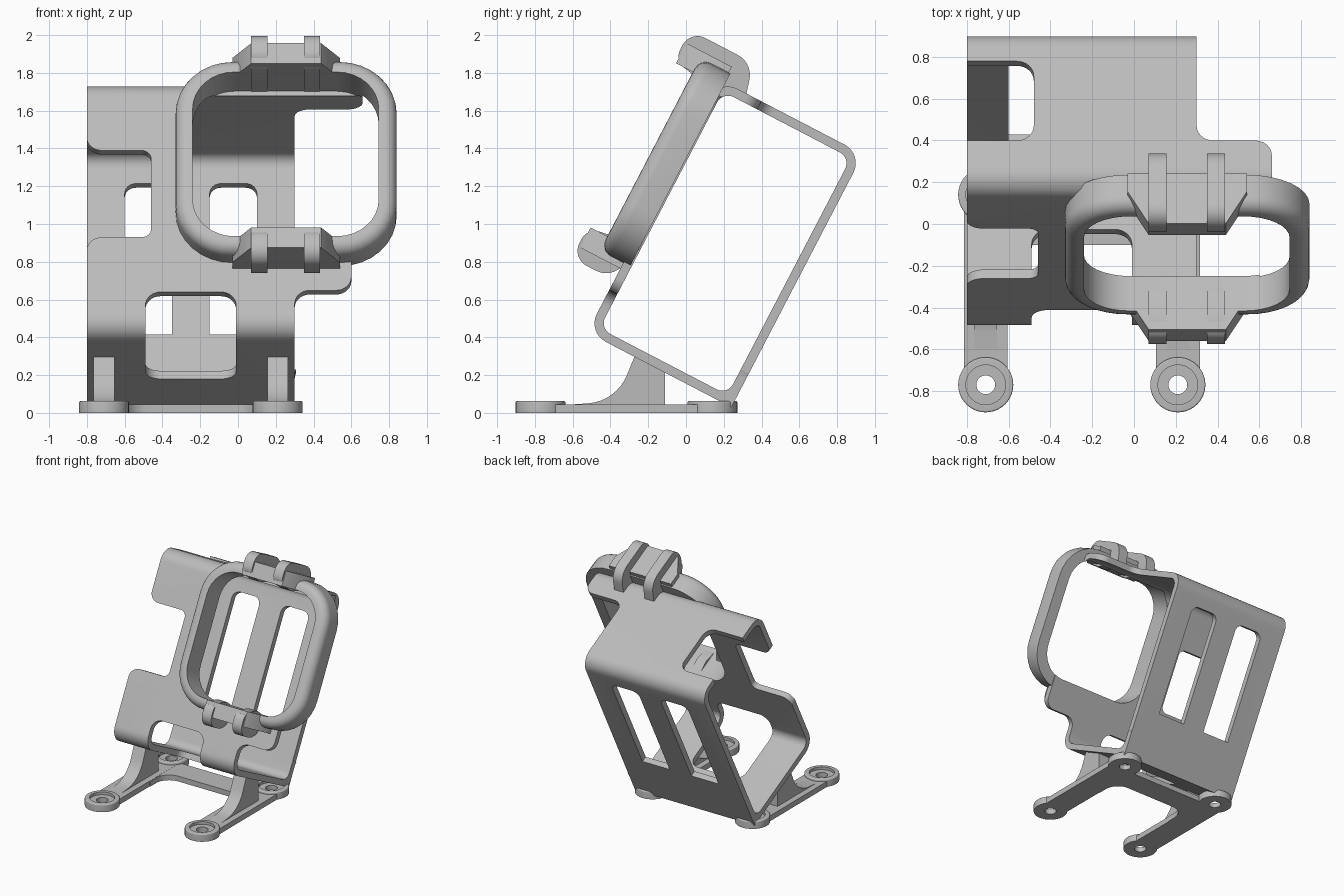
import bpy, bmesh, math
from mathutils import Vector

if "Cube" in bpy.data.objects:
    bpy.data.objects.remove(bpy.data.objects["Cube"])

grey = bpy.data.materials.new("light_grey")
grey.use_nodes = True
COLOR = (0.5, 0.5, 0.5, 1)
grey.diffuse_color = COLOR
grey.node_tree.nodes["Principled BSDF"].inputs["Base Color"].default_value = COLOR

# Tilted frame: x sideways, s forward, t up along the leaning cradle
TILT = math.radians(27.5)
C, S = math.cos(TILT), math.sin(TILT)


def tilted(x, s, t):
    return Vector((x, 0.24 - C * s + S * t, 0.03 + S * s + C * t))


# Each plane maps (a, b, depth) to a world point
PLANES = {
    "side": lambda a, b, d: tilted(d, a, b),
    "front": lambda a, b, d: tilted(a, d, b),
    "top": lambda a, b, d: tilted(a, b, d),
    "floor": lambda a, b, d: Vector((a, b, d)),
    "upright": lambda a, b, d: Vector((d, a, b)),
}


def fillet(points, steps=8):
    """Round each corner (a, b, radius) of an outline; a missing radius stays sharp."""
    out = []
    for i, p in enumerate(points):
        here = Vector(p[:2])
        r = p[2] if len(p) > 2 else 0
        if not r:
            out.append(here)
            continue
        u = (Vector(points[i - 1][:2]) - here).normalized()
        v = (Vector(points[(i + 1) % len(points)][:2]) - here).normalized()
        half = u.angle(v) / 2
        reach = r / math.tan(half)
        centre = here + (u + v).normalized() * (r / math.sin(half))
        a, b = here + u * reach - centre, here + v * reach - centre
        turn = a.angle(b)
        for k in range(steps + 1):
            f = k / steps
            w = (a * math.sin((1 - f) * turn) + b * math.sin(f * turn)) / math.sin(turn)
            out.append(centre + w)
    return out


def rect(a0, b0, a1, b1, r=0):
    return [(a0, b0, r), (a1, b0, r), (a1, b1, r), (a0, b1, r)]


def prism(name, plane, points, lo, hi, bevel=0):
    """Extrude a filleted outline from depth lo to hi, optionally rounding the far rim."""
    bm = bmesh.new()
    place = PLANES[plane]
    outline = fillet(points)
    near = [bm.verts.new(place(p.x, p.y, lo)) for p in outline]
    far = [bm.verts.new(place(p.x, p.y, hi)) for p in outline]
    bm.faces.new(near)
    rim = bm.faces.new(far)
    for i in range(len(outline)):
        bm.faces.new((near[i - 1], near[i], far[i], far[i - 1]))
    bmesh.ops.recalc_face_normals(bm, faces=bm.faces)
    if bevel:
        bmesh.ops.bevel(bm, geom=list(rim.edges), offset=bevel, segments=6,
                        profile=0.5, affect='EDGES')
    mesh = bpy.data.meshes.new(name)
    bm.to_mesh(mesh)
    bm.free()
    mesh.materials.append(grey)
    obj = bpy.data.objects.new(name, mesh)
    bpy.context.collection.objects.link(obj)
    return obj


def boolean(obj, others, operation='DIFFERENCE'):
    for other in others:
        mod = obj.modifiers.new("cut", 'BOOLEAN')
        mod.object, mod.operation, mod.solver = other, operation, 'EXACT'
        other.hide_render = True
    bpy.context.view_layer.update()
    graph = bpy.context.evaluated_depsgraph_get()
    mesh = bpy.data.meshes.new_from_object(obj.evaluated_get(graph))
    obj.modifiers.clear()
    obj.data = mesh
    for other in others:
        bpy.data.objects.remove(other)


def circle(x, y, r):
    return [(x + r * math.cos(math.tau * k / 40), y + r * math.sin(math.tau * k / 40))
            for k in range(40)]


# Camera cradle: a wrapped rectangular band
DEPTH, HEIGHT, WALL = 0.86, 1.51, 0.048
cradle = prism("cradle", "side", [(0, 0), (DEPTH, 0, 0.11), (DEPTH, HEIGHT, 0.11),
                                  (0, HEIGHT, 0.11)], -0.8, 0.7)


def window():
    return prism("window_cutter", "front", rect(-0.24, 0.5, 0.745, 1.48, 0.22), 0.78, 1.3)


cutters = [
    prism("hollow", "side", rect(WALL, WALL, DEPTH - WALL, HEIGHT - WALL, 0.065), -1, 1),
    # side trims leaving the upper and lower tabs
    prism("upper_trim", "top", [(0.3, -0.3), (0.9, -0.3), (0.9, 1), (0.66, 1),
                                (0.66, 0.606, 0.08), (0.3, 0.606, 0.08)], 0.2, 1.7),
    prism("lower_trim", "front", [(0.3, -0.3), (0.9, -0.3), (0.9, 0.9), (0.6, 0.9),
                                  (0.6, 0.25, 0.08), (0.3, 0.25, 0.08)], -0.3, 1),
    window(),
    # side notches in the front and top walls
    prism("front_notch", "front", [(-0.9, 0.45), (-0.801, 0.45), (-0.801, 0.567, 0.08),
                                   (-0.46, 0.567, 0.05), (-0.46, 1.085, 0.05),
                                   (-0.801, 1.085, 0.08), (-0.801, 1.2), (-0.9, 1.2)], 0.7, 1),
    prism("top_notch", "top", [(-0.9, 0.178), (-0.48, 0.178, 0.08), (-0.48, 0.606, 0.08),
                               (-0.9, 0.606)], 1.4, 1.6),
    # opening around the lower front corner
    prism("front_gap", "front", rect(-0.49, -0.4, -0.01, 0.24, 0.08), 0.6, 1.1),
    prism("floor_gap", "top", rect(-0.49, 0.325, -0.01, 0.9, 0.08), -0.2, 0.1),
]
# back slots
for x in (-0.6, -0.15):
    cutters.append(prism("slot", "front", [(x, 0.41), (x + 0.25, 0.41),
                                           (x + 0.25, 1.31, 0.06), (x, 1.31, 0.06)], -0.1, 0.2))
boolean(cradle, cutters)

# Lens frame with a rounded front rim
MID = 0.99
frame = prism("lens_frame", "front", rect(-0.33, MID - 0.575, 0.84, MID + 0.575, 0.3),
              0.82, 1.0, 0.065)
boolean(frame, [window()])

# Strap clips above and below the frame
for label, sign, back in (("upper", 1, 0.69), ("lower", -1, 0.83)):
    t = lambda h: MID + sign * h
    lo, hi = sorted((t(0.49), t(0.61)))
    prism(label + "_clip_block", "top", [(-0.03, 0.83), (0.54, 0.83), (0.54, 0.93),
                                         (0.44, 1.1), (0.07, 1.1), (-0.03, 0.93)], lo, hi)
    for side, x in (("right", 0.07), ("left", 0.35)):
        prism(f"{label}_{side}_prong", "side",
              [(back, t(0.5)), (back + 0.05, t(0.68), 0.12), (1.115, t(0.68), 0.09),
               (1.115, t(0.5), 0.08), (0.95, t(0.47))], x, x + 0.085)

# Base: crossbar and, on each side, an arm, two screw feet and a gusset
FRONT_Y, BACK_Y = -0.77, 0.14
prism_bar = prism("crossbar", "floor", [(-0.7, -0.3), (-0.6, -0.3), (-0.6, -0.1, 0.12),
                                        (0.1, -0.1, 0.12), (0.1, -0.3), (0.2, -0.3),
                                        (0.2, 0.1), (-0.7, 0.1)], 0, 0.044)
for side, x in (("right", -0.71), ("left", 0.21)):
    arm = prism(side + "_arm", "floor", rect(x - 0.105, FRONT_Y, x + 0.105, BACK_Y), 0, 0.045)
    boolean(arm, [prism("clear", "floor", circle(x, y, 0.11), -0.1, 0.2)
                  for y in (FRONT_Y, BACK_Y)])
    for end, y in (("front", FRONT_Y), ("back", BACK_Y)):
        foot = prism(f"{side}_{end}_foot", "floor", circle(x, y, 0.132), 0, 0.062, 0.008)
        boolean(foot, [prism("hole", "floor", circle(x, y, 0.045), -0.1, 0.2),
                       prism("recess", "floor", circle(x, y, 0.095), 0.04, 0.2)])
    prism(side + "_gusset", "upright", [(-0.11, 0.03), (-0.11, 0.225), (-0.27, 0.305),
                                        (-0.37, 0.06, 0.24), (-0.6, 0.045), (-0.6, 0.03)],
          x - 0.055, x + 0.055)

# Smooth the curved surfaces, keep edges crisp
bpy.ops.object.select_all(action='DESELECT')
for obj in bpy.context.collection.objects:
    if obj.type == 'MESH' and grey.name in obj.data.materials:
        obj.select_set(True)
        bpy.context.view_layer.objects.active = obj
bpy.ops.object.shade_smooth_by_angle(angle=math.radians(32))
